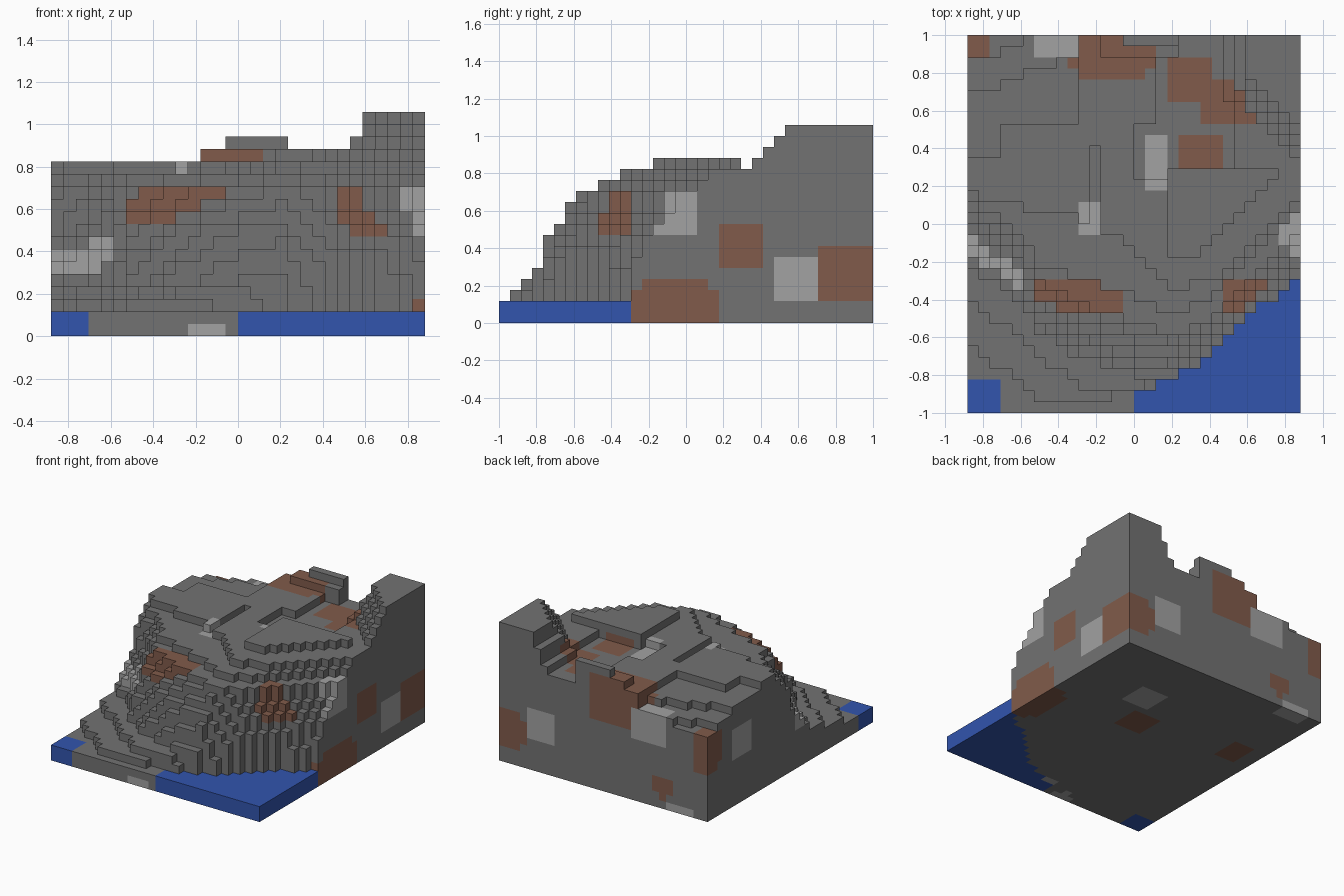
import bpy
import bmesh
from math import floor

cube = bpy.data.objects.get("Cube")
if cube:
    bpy.data.objects.remove(cube, do_unlink=True)

COLUMNS, ROWS = 30, 34
CELL = 2 / ROWS
WATER_LEVEL = 2


def make_material(name, red, green, blue):
    colour = (red, green, blue, 1)
    material = bpy.data.materials.new(name)
    material.use_nodes = True
    material.diffuse_color = colour
    shader = material.node_tree.nodes["Principled BSDF"]
    shader.inputs["Base Color"].default_value = colour
    shader.inputs["Roughness"].default_value = 0.9
    return material


stone = make_material("stone grey", .17, .17, .17)
soil = make_material("soil brown", .22, .105, .07)
gravel = make_material("gravel light grey", .36, .36, .36)
water = make_material("water blue", .032, .09, .42)

# Front slope: the row where each level begins, at nine stations along x
STATIONS = (0, 3, 6.5, 10, 15, 18.5, 22, 25, 30)
SLOPE = {
    3: (6, 4, 1, 1, 2, 3, 5.5, 8.5, 12),
    4: (10, 8, 5, 2.5, 2.4, 3, 5.5, 8.5, 12),
    5: (13.5, 11.5, 7.5, 5, 3.4, 3.3, 5.5, 8.5, 12.5),
    7: (15.5, 13, 8.5, 6.3, 4.4, 4, 6, 9, 13),
    9: (17, 14.5, 10, 7.5, 5.4, 5, 6.8, 10, 14),
    10: (17, 15.3, 10.5, 8.5, 6.4, 6, 7.5, 10.5, 15),
    12: (18, 16.5, 12, 10, 8, 7, 8.5, 12, 17),
    13: (19, 18, 13.5, 12, 10.5, 9, 10, 14, 18),
    14: (20, 19, 18, 17.5, 15, 11, 12, 15, 20),
}


def slope_row(level, column):
    """Row where a level begins, blended between stations and levels."""
    if level not in SLOPE:
        return (slope_row(level - 1, column) + slope_row(level + 1, column)) / 2
    x = column + .5
    rows = SLOPE[level]
    for i in range(len(STATIONS) - 1):
        start, end = STATIONS[i], STATIONS[i + 1]
        if x <= end:
            return rows[i] + (rows[i + 1] - rows[i]) * (x - start) / (end - start)


def inside(column, row, left, right, front, back):
    return left <= column < right and front <= row < back


def is_water(column, row):
    pool = column < 3 and row < 3
    return pool or (column >= 15 and row + .5 < slope_row(3, column))


def height(column, row):
    if is_water(column, row):
        return WATER_LEVEL
    level = WATER_LEVEL
    for step in range(3, 15):
        if row + .5 >= slope_row(step, column):
            level = step
    # Sinking back corner
    if inside(column, row, 0, 10, 26, ROWS) or inside(column, row, 0, 3, 23, ROWS):
        level = min(level, 13)
    if column < 10 and row > 28 + column * .4:
        level = min(level, 12)
    if column < 6 and row > 31 + column * .4:
        level = min(level, 11)
    # Narrow trench and hollow in the plateau
    hollows = ((11, 12, 17, 24), (15, 24, 21, 26), (17, 24, 26, ROWS))
    if any(inside(column, row, *box) for box in hollows):
        level = min(level, 13)
    # Raised slab, back rim and its ridge
    if column >= 18 and 14 + max(0, (column - 20) * .9) <= row < 22:
        level = max(level, 15)
    if inside(column, row, 12, 19, 32, ROWS):
        level = 15
    if inside(column, row, 14, 19, 33, ROWS):
        level = 16
    # Tall back corner
    peak = 18 + min(0, 2 * (column - 25), floor(column - 25 - (30 - row) * .9))
    return max(level, peak) if row >= 22 else level


# Veins: centre and half size, in cells
SOIL_VEINS = (
    (10, 10.5, 10.5, 4, 2, 1.8),
    (25, 10.5, 10, 2.2, 2, 2.2),
    (29, 16, 1.5, 2, 3.6, 2.6),
    (29, 22, 7, 2, 2.2, 2.2),
    (29, 32, 4.5, 3, 3, 2.7),
    (20, 30, 13, 2.5, 2.2, 2),
    (23.5, 28, 13, 2.4, 2.4, 2),
    (21, 23, 13, 2.4, 2.2, 1.6),
    (13, 33, 12, 4.5, 3, 3.2),
    (.5, 33, 9, 1.7, 2, 3),
    (6.5, 33, 2.8, 1.6, 2, 1.4),
    (17, 20, 0, 2.5, 1.8, 1),
    (3.3, 22, 0, 1.6, 2.3, 1),
)
GRAVEL_VEINS = (
    (1.5, 14.5, 6, 3, 2, 1.4),
    (4.5, 13, 6.5, 1.5, 1.6, 1.6),
    (12.5, 0, 0, 1.3, 2, 1),
    (16.5, 1, .5, 2, 2, 1.2),
    (11, 17.5, 13, 1.2, 1.9, 1.5),
    (17, 22.5, 13, 1.2, 2.3, 1.5),
    (29.5, 16, 10, 1.3, 1.7, 2.3),
    (29.5, 27, 4, 1.5, 2, 2.2),
    (24, 33.5, 6, 2, 2, 2.2),
    (8.5, 33.5, 10, 2.7, 2, 2.3),
    (0, 27, 8, 1.5, 2, 2.4),
    (20, 25, 0, 2.6, 2.6, 1),
    (4, 33.5, 0, 2, 1.6, 1.3),
)


def in_vein(cell, vein):
    return sum((abs(p + .5 - c) / r) ** 3
               for p, c, r in zip(cell, vein[:3], vein[3:])) <= 1


def hill_colour(cell):
    if any(in_vein(cell, vein) for vein in GRAVEL_VEINS):
        return 2
    return int(any(in_vein(cell, vein) for vein in SOIL_VEINS))


def build_blocks(name, cells, materials, colour_rule):
    """Make the outer skin of a set of cubes."""
    bm = bmesh.new()
    corners = {}

    def corner(point):
        if point not in corners:
            x, y, z = point
            corners[point] = bm.verts.new(
                ((x - COLUMNS / 2) * CELL, (y - ROWS / 2) * CELL, z * CELL))
        return corners[point]

    for cell in cells:
        colour = colour_rule(cell)
        for axis in range(3):
            for side in (0, 1):
                neighbour = list(cell)
                neighbour[axis] += 2 * side - 1
                if tuple(neighbour) in cells:
                    continue
                loop = []
                for u, v in ((0, 0), (1, 0), (1, 1), (0, 1)):
                    point = list(cell)
                    point[axis] += side
                    point[(axis + 1) % 3] += u
                    point[(axis + 2) % 3] += v
                    loop.append(corner(tuple(point)))
                face = bm.faces.new(loop if side else loop[::-1])
                face.material_index = colour
    mesh = bpy.data.meshes.new(name)
    bm.to_mesh(mesh)
    bm.free()
    for material in materials:
        mesh.materials.append(material)
    blocks = bpy.data.objects.new(name, mesh)
    bpy.context.collection.objects.link(blocks)


# Sort all cubes into land and water
land_cells, water_cells = set(), set()
for column in range(COLUMNS):
    for row in range(ROWS):
        target = water_cells if is_water(column, row) else land_cells
        target.update((column, row, z) for z in range(height(column, row)))

build_blocks("stone_hill", land_cells, (stone, soil, gravel), hill_colour)
build_blocks("water", water_cells, (water,), lambda cell: 0)
